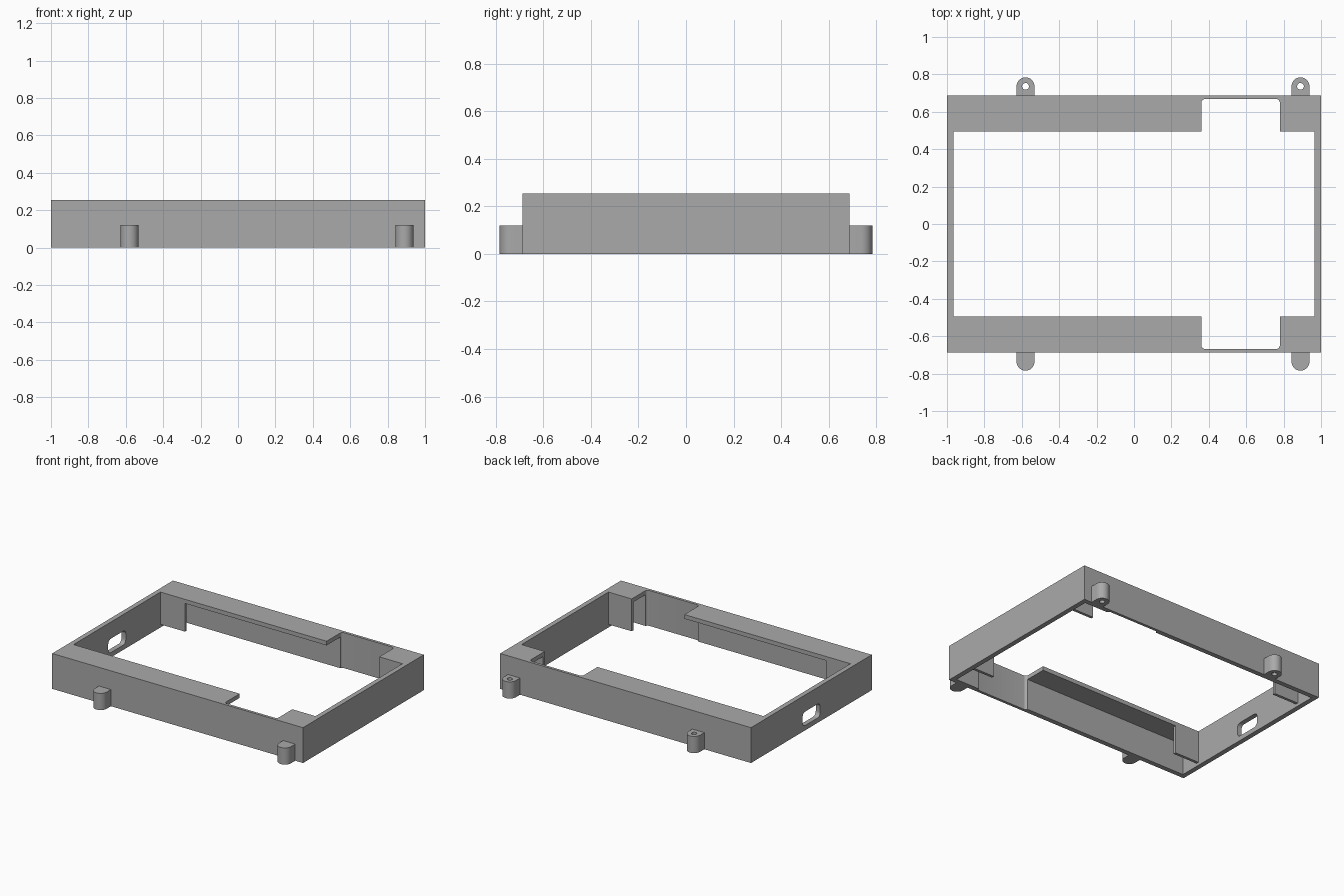
import bpy, bmesh, math
from mathutils import Matrix, Vector

cube = bpy.data.objects.get("Cube")
if cube:
    bpy.data.objects.remove(cube, do_unlink=True)

grey = bpy.data.materials.new("plain grey")
grey.use_nodes = True
grey.diffuse_color = (0.4, 0.4, 0.4, 1)
grey.node_tree.nodes["Principled BSDF"].inputs["Base Color"].default_value = (0.4, 0.4, 0.4, 1)

HALF_Y, HEIGHT, LIP = 0.688, 0.255, 0.03
INNER_X, INNER_Y, OPEN_Y = 0.965, 0.653, 0.495


def prism(name, points, low, high, matrix=None):
    """Extrude a flat outline from low to high along its local z."""
    bm = bmesh.new()
    face = bm.faces.new([bm.verts.new((x, y, low)) for x, y in points])
    new = bmesh.ops.extrude_face_region(bm, geom=[face])["geom"]
    bmesh.ops.translate(bm, vec=(0, 0, high - low),
                        verts=[v for v in new if isinstance(v, bmesh.types.BMVert)])
    if matrix:
        bm.transform(matrix)
    bmesh.ops.recalc_face_normals(bm, faces=bm.faces)
    mesh = bpy.data.meshes.new(name)
    bm.to_mesh(mesh)
    bm.free()
    mesh.materials.append(grey)
    obj = bpy.data.objects.new(name, mesh)
    bpy.context.collection.objects.link(obj)
    return obj


def arc(cx, cy, r, start, end, steps):
    angles = [math.radians(start + (end - start) * i / steps) for i in range(steps + 1)]
    return [(cx + r * math.cos(a), cy + r * math.sin(a)) for a in angles]


def rect(x0, x1, y0, y1, r=0):
    """Rectangle outline, with rounded corners when r is given."""
    if not r:
        return [(x0, y0), (x1, y0), (x1, y1), (x0, y1)]
    corners = [(x1 - r, y1 - r), (x0 + r, y1 - r), (x0 + r, y0 + r), (x1 - r, y0 + r)]
    return [p for i, (cx, cy) in enumerate(corners)
            for p in arc(cx, cy, r, 90 * i, 90 * i + 90, 6)]


def cut(target, cutter):
    """Subtract the cutter for good, then remove it."""
    cutter.hide_render = True
    mod = target.modifiers.new("cut", "BOOLEAN")
    mod.operation, mod.solver, mod.object = "DIFFERENCE", "EXACT", cutter
    bpy.context.view_layer.update()
    graph = bpy.context.evaluated_depsgraph_get()
    mesh = bpy.data.meshes.new_from_object(target.evaluated_get(graph))
    target.modifiers.clear()
    target.data = mesh
    bpy.data.objects.remove(cutter, do_unlink=True)


def shade(obj):
    bpy.ops.object.select_all(action="DESELECT")
    obj.select_set(True)
    bpy.context.view_layer.objects.active = obj
    bpy.ops.object.shade_smooth_by_angle(angle=math.radians(30))


# Frame: hollow underside, open middle, wide notch in the lips
frame = prism("frame", rect(-1, 1, -HALF_Y, HALF_Y), 0, HEIGHT)
cut(frame, prism("cavity_cutter", rect(-INNER_X, INNER_X, -INNER_Y, INNER_Y), -0.1, HEIGHT - LIP))
cut(frame, prism("opening_cutter", rect(-INNER_X, INNER_X, -OPEN_Y, OPEN_Y), 0.1, 0.4))
cut(frame, prism("notch_cutter", rect(0.36, 0.78, -0.668, 0.668, 0.02), -0.1, 0.4))

# Rounded port through the right end wall
upright = Matrix(((0, 0, 1, 0), (1, 0, 0, 0), (0, 1, 0, 0), (0, 0, 0, 1)))
cut(frame, prism("port_cutter", rect(-0.1, 0.1, 0.035, 0.135, 0.03), -1.1, -0.9, upright))
shade(frame)

for side, label in ((-1, "front"), (1, "back")):
    # Thin corner plates hanging from the lip edges
    for x0, x1, end in ((-0.97, -0.77, "right"), (0.78, 0.97, "left")):
        y0, y1 = sorted((side * OPEN_Y, side * (OPEN_Y + 0.02)))
        prism(f"{label}_{end}_corner_plate", rect(x0, x1, y0, y1), 0.022, HEIGHT - LIP)

    # Round-ended screw lugs on the outside
    for x, end in ((-0.58, "right"), (0.89, "left")):
        place = Matrix.Translation(Vector((x, 0, 0))) @ Matrix.Rotation(
            0 if side > 0 else math.pi, 4, "Z")
        outline = [(-0.048, 0.68), (0.048, 0.68)] + arc(0, 0.736, 0.048, 0, 180, 20)
        lug = prism(f"{label}_{end}_screw_lug", outline, 0, 0.12, place)
        cut(lug, prism("hole_cutter", arc(0, 0.736, 0.018, 0, 345, 23), -0.1, 0.3, place))
        shade(lug)
